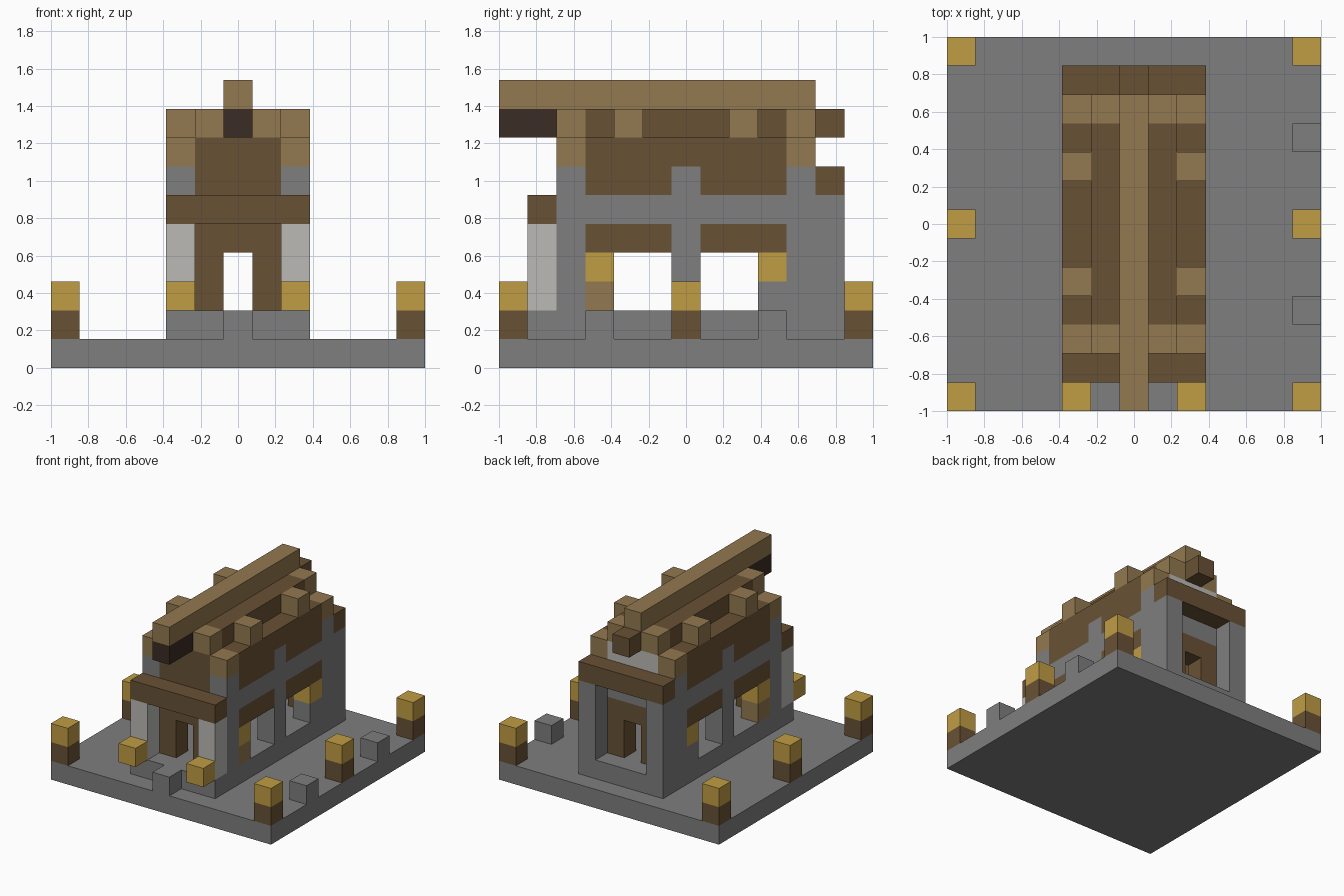
import bpy

cube = bpy.data.objects.get("Cube")
if cube:
    bpy.data.objects.remove(cube, do_unlink=True)

U = 2 / 13  # edge of one block


def material(name, rgb):
    m = bpy.data.materials.new(name)
    m.use_nodes = True
    m.diffuse_color = (*rgb, 1)
    m.node_tree.nodes["Principled BSDF"].inputs["Base Color"].default_value = (*rgb, 1)
    return m


STONE = material("stone grey", (0.21, 0.21, 0.21))
BROWN = material("plank brown", (0.14, 0.083, 0.035))
TAN = material("light timber", (0.29, 0.19, 0.08))
GOLD = material("lamp gold", (0.53, 0.34, 0.06))
DARK = material("dark timber", (0.042, 0.025, 0.018))
PALE = material("pale plaster", (0.5, 0.49, 0.465))


def block(name, mat, xs, ys, zs):
    """Box covering inclusive block ranges; a single number means one block."""
    spans = [s if isinstance(s, tuple) else (s, s) for s in (xs, ys, zs)]
    (x0, x1), (y0, y1), (z0, z1) = spans
    bpy.ops.mesh.primitive_cube_add(
        size=U, location=((x0 + x1) / 2 * U, (y0 + y1) / 2 * U, (z0 + z1 + 1) / 2 * U))
    ob = bpy.context.object
    ob.name = name
    ob.scale = (x1 - x0 + 1, y1 - y0 + 1, z1 - z0 + 1)
    bpy.ops.object.transform_apply(location=False, rotation=False, scale=True)
    ob.data.materials.append(mat)


# Ground, floor and loose stones
block("ground", STONE, (-6, 6), (-6, 6), 0)
block("house_floor", STONE, (-2, 2), (-5, 5), 1)
block("path_step", STONE, 0, -6, 1)
for y in (-3, 3):
    block("edge_stone", STONE, 6, y, 1)

# Lamp posts around the edge
for x in (-6, 6):
    for y in (-6, 0, 6):
        block("lamp_post", BROWN, x, y, 1)
        block("lamp", GOLD, x, y, 2)

for s in (-1, 1):
    x = 2 * s
    # Side walls: pillars, girder, infill and window lamps
    for y in (-4, 0, 4):
        block("pillar_lower", STONE, x, y, (2, 4))
        block("pillar_top", STONE, x, y, 6)
    block("wall_girder", STONE, x, (-4, 4), 5)
    for span in ((-3, -1), (1, 3)):
        block("window_lintel", BROWN, x, span, 4)
        block("upper_infill", BROWN, x, span, 6)
    for y, mat in ((-3, TAN), (3, STONE)):
        block("window_block", mat, x, y, 2)
        block("window_lamp", GOLD, x, y, 3)
    # Porch posts and hanging lamps, rear posts
    block("porch_post", PALE, x, -5, (2, 4))
    block("porch_lamp", GOLD, x, -6, 2)
    block("rear_post", STONE, x, 5, (2, 5))
    # Stepped roof
    block("lower_roof", BROWN, x, (-3, 3), 7)
    block("upper_roof", BROWN, s, (-3, 3), 8)
    for y in (-2, 2):
        block("roof_stud", TAN, x, y, 8)
    for y in (-4, 4):
        block("lower_gable_trim", TAN, x, y, 7)
        block("upper_gable_trim", TAN, s, y, 8)
        block("door_side", BROWN, s, y, (2, 3))

# End walls with open doorways
for y, gable in ((-4, BROWN), (4, PALE)):
    block("door_lintel", BROWN, (-1, 1), y, 4)
    block("end_girder", STONE, (-1, 1), y, 5)
    block("gable", gable, (-1, 1), y, (6, 7))

# Beams and ridge
block("porch_beam", BROWN, (-2, 2), -5, 5)
block("rear_beam", BROWN, (-2, 2), 5, 6)
block("ridge", TAN, 0, (-6, 4), 9)
block("ridge_support_front", DARK, 0, (-6, -4), 8)
block("ridge_support_back", BROWN, 0, (4, 5), 8)
